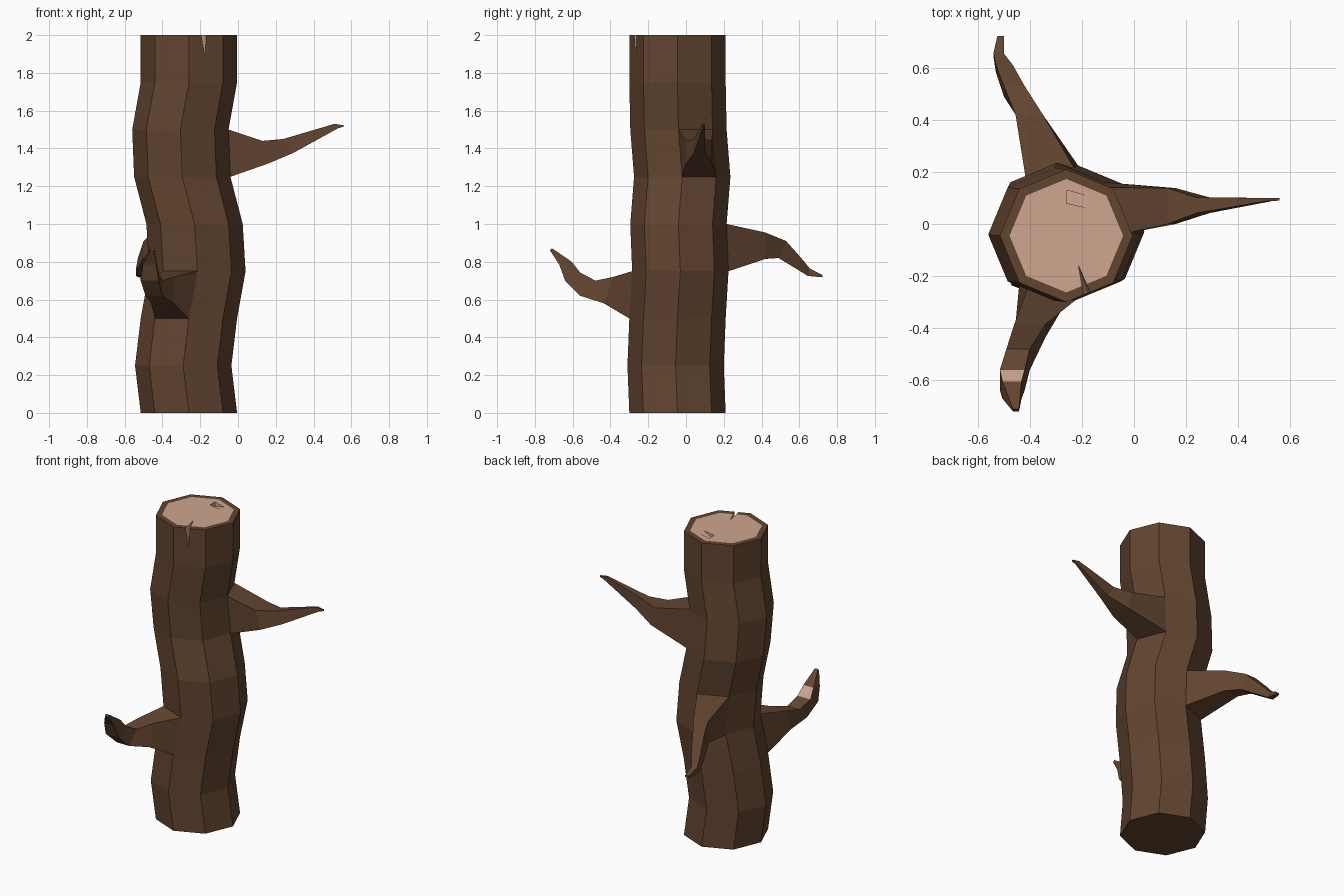
import bpy, bmesh, math
from mathutils import Vector

if "Cube" in bpy.data.objects:
    bpy.data.objects.remove(bpy.data.objects["Cube"])


def material(name, color):
    m = bpy.data.materials.new(name)
    m.diffuse_color = (*color, 1)
    m.use_nodes = True
    m.node_tree.nodes["Principled BSDF"].inputs["Base Color"].default_value = m.diffuse_color
    return m


MATS = [material("bark_brown", (0.122, 0.058, 0.029)),
        material("cut_wood", (0.62, 0.38, 0.28))]
BARK, WOOD = 0, 1


def make_object(name, bm):
    bmesh.ops.recalc_face_normals(bm, faces=bm.faces[:])
    mesh = bpy.data.meshes.new(name)
    bm.to_mesh(mesh)
    bm.free()
    for m in MATS:
        mesh.materials.append(m)
    obj = bpy.data.objects.new(name, mesh)
    bpy.context.collection.objects.link(obj)
    return obj


SIDES, RADIUS, CORE = 8, 0.255, 0.218
# Centre of the wavering trunk at every quarter unit of height
CENTRES = [(-.26, -.045), (-.29, -.055), (-.26, -.045), (-.215, -.03), (-.23, -.04),
           (-.295, -.02), (-.305, -.04), (-.26, -.045), (-.26, -.045)]

# Branches: (trunk level, trunk side, outward direction, sections)
# section: left xy, right xy, bottom z, top z, outward shift of bottom edge
BRANCHES = [
    (5, 0, (1, 0), [  # right branch
        ((.145, 0), (.145, .138), 1.32, 1.44, .015),
        ((.265, .042), (.265, .102), 1.375, 1.45, .025),
        ((.52, .088), (.52, .1), 1.507, 1.53, .01),
        ((.558, .09), (.558, .1), 1.515, 1.523, 0)]),
    (2, 5, (0, -1), [  # front branch
        ((-.46, -.41), (-.34, -.41), .58, .72, .025),
        ((-.49, -.52), (-.40, -.52), .62, .70, .04),
        ((-.515, -.60), (-.42, -.60), .70, .743, .04),
        ((-.505, -.638), (-.432, -.638), .785, .80, .033),
        ((-.465, -.715), (-.442, -.715), .86, .872, .005)]),
    (3, 2, (0, 1), [  # back branch
        ((-.35, .42), (-.455, .42), .815, .955, 0),
        ((-.42, .51), (-.50, .51), .82, .91, -.02),
        ((-.465, .595), (-.53, .595), .765, .82, -.015),
        ((-.50, .65), (-.54, .65), .725, .765, -.005),
        ((-.50, .722), (-.525, .722), .718, .73, 0)]),
]


def octagon(bm, centre, z, r):
    return [bm.verts.new((centre[0] + r * math.cos(i * math.tau / SIDES),
                          centre[1] + r * math.sin(i * math.tau / SIDES), z))
            for i in range(SIDES)]


def bridge(bm, a, b):
    n = len(a)
    return [bm.faces.new((a[i], a[(i + 1) % n], b[(i + 1) % n], b[i])) for i in range(n)]


# Trunk: stacked octagons, bark rim and flush cut-wood core
bm = bmesh.new()
rings = [octagon(bm, c, 0.25 * k, RADIUS) for k, c in enumerate(CENTRES)]
core = octagon(bm, CENTRES[-1], 2.0, CORE)
walls = [bridge(bm, a, b) for a, b in zip(rings, rings[1:])]
bm.faces.new(rings[0][::-1])
bridge(bm, rings[-1], core)
bm.faces.new(core).material_index = WOOD

# Branches: each grows out of one trunk panel
for level, side, out, sections in BRANCHES:
    nxt = (side + 1) % SIDES
    loop = [rings[level][side], rings[level][nxt],
            rings[level + 1][nxt], rings[level + 1][side]]
    bm.faces.remove(walls[level][side])
    d = Vector((*out, 0))
    for k, (l, r, z0, z1, s) in enumerate(sections):
        pts = [Vector((*l, z0)) + d * s, Vector((*r, z0)) + d * s,
               Vector((*r, z1)) - d * s, Vector((*l, z1)) - d * s]
        new = [bm.verts.new(p) for p in pts]
        faces = bridge(bm, loop, new)
        if level == 2 and k == 3:      # bare patch on top of the front branch
            faces[2].material_index = WOOD
        loop = new
    bm.faces.new(loop)
trunk = make_object("trunk_with_branches", bm)

# Cutters: split in the rim and a sloping chip in the cut face
CUTS = {
    "split_cutter": [(-.215, -.155, 2.005), (-.187, -.315, 2.005),
                     (-.145, -.315, 2.005), (-.158, -.31, 1.82)],
    "chip_cutter": [(-.26, .08, 1.97), (-.26, .13, 1.97), (-.17, .105, 2.001),
                    (-.17, .06, 2.001), (-.26, .08, 2.01), (-.26, .13, 2.01),
                    (-.17, .105, 2.01), (-.17, .06, 2.01)],
}
cutters = []
for name, pts in CUTS.items():
    cb = bmesh.new()
    bmesh.ops.convex_hull(cb, input=[cb.verts.new(p) for p in pts])
    for f in cb.faces:
        f.material_index = WOOD
    cutter = make_object(name, cb)
    cutter.hide_render = True
    mod = trunk.modifiers.new(name, 'BOOLEAN')
    mod.operation, mod.solver, mod.object = 'DIFFERENCE', 'EXACT', cutter
    cutters.append(cutter)

# Bake the cuts and drop the cutters
bpy.context.view_layer.update()
graph = bpy.context.evaluated_depsgraph_get()
baked = bpy.data.meshes.new_from_object(trunk.evaluated_get(graph))
trunk.modifiers.clear()
trunk.data = baked
for c in cutters:
    bpy.data.objects.remove(c)
